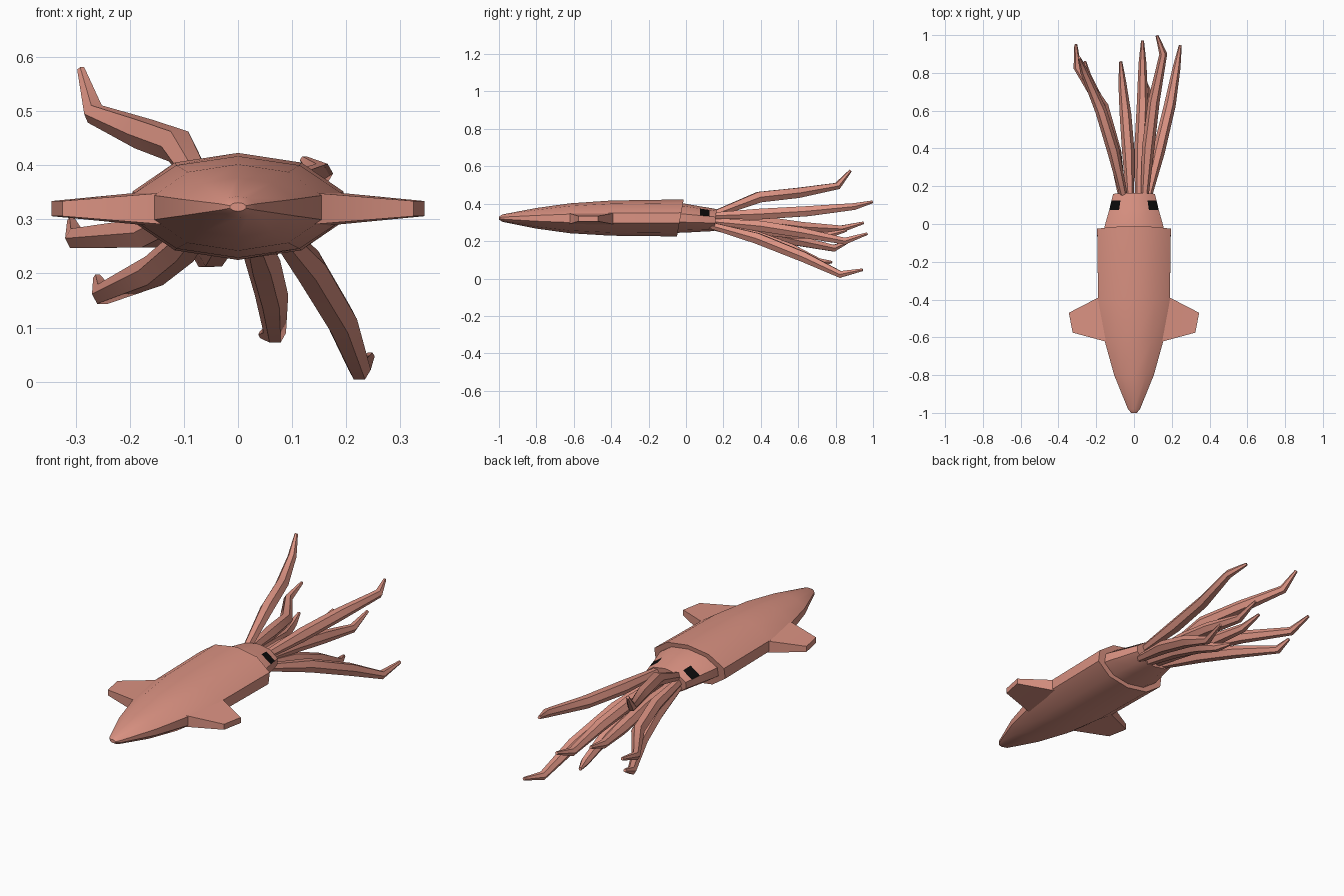
import bpy, bmesh, math
from mathutils import Vector

if "Cube" in bpy.data.objects:
    bpy.data.objects.remove(bpy.data.objects["Cube"])


def material(name, rgb):
    m = bpy.data.materials.new(name)
    m.diffuse_color = (*rgb, 1)
    m.use_nodes = True
    m.node_tree.nodes["Principled BSDF"].inputs["Base Color"].default_value = m.diffuse_color
    return m


SKIN = material("salmon skin", (0.71, 0.29, 0.225))
BLACK = material("black eye", (0.003, 0.003, 0.003))

# Flattened ten-sided body section, in unit size
HALF = [(0, 1), (.6, .82), (1, .28), (1, -.28), (.6, -.82), (0, -1)]
SECTION = HALF + [(-x, z) for x, z in HALF[-2:0:-1]]


def loft(name, rings, mats=(SKIN,), angle=40):
    """Skin a list of closed rings and cap both ends."""
    bm = bmesh.new()
    loops = [[bm.verts.new(p) for p in ring] for ring in rings]
    n = len(loops[0])
    for a, b in zip(loops, loops[1:]):
        for i in range(n):
            bm.faces.new((a[i], a[(i + 1) % n], b[(i + 1) % n], b[i]))
    bm.faces.new(loops[0])
    bm.faces.new(loops[-1])
    bmesh.ops.recalc_face_normals(bm, faces=bm.faces)
    me = bpy.data.meshes.new(name)
    bm.to_mesh(me)
    bm.free()
    ob = bpy.data.objects.new(name, me)
    bpy.context.collection.objects.link(ob)
    for m in mats:
        me.materials.append(m)
    bpy.ops.object.select_all(action='DESELECT')
    ob.select_set(True)
    bpy.context.view_layer.objects.active = ob
    bpy.ops.object.shade_smooth_by_angle(angle=math.radians(angle))
    return ob


def section(y, rx, rz, cz, lean=0):
    return [(x * rx, y + z * lean, cz + z * rz) for x, z in SECTION]


# Mantle: pointed at the front, open rim leaning back over the head
loft("mantle", [section(*s) for s in (
    (-1.0, .015, .008, .323), (-.98, .032, .02, .323), (-.8, .105, .055, .322),
    (-.62, .155, .08, .322), (-.4, .19, .094, .323), (-.03, .195, .099, .324, .018))])

# Head: the upper slanted facets of one band are the eyes
head = loft("head", [section(*s) for s in (
    (-.1, .165, .08, .324), (-.01, .155, .078, .323), (.075, .131, .068, .318),
    (.125, .119, .063, .315), (.158, .11, .058, .313, .006))], (SKIN, BLACK))
for f in head.data.polygons:
    c = f.center
    if .08 < c.y < .12 and .085 < abs(c.x) < .115 and c.z > .33:
        f.material_index = 1

# Side fins
FIN_ROOT = [(.10, -.34), (.10, -.66)]
FIN_TIP = [(.345, -.47), (.325, -.575)]
for side, label in ((1, "right"), (-1, "left")):
    rings = []
    for line, t in ((FIN_ROOT, .038), ([(.19, -.39), (.14, -.625)], .029), (FIN_TIP, .014)):
        (x0, y0), (x1, y1) = line
        rings.append([(side * x0, y0, .32 + t), (side * x1, y1, .32 + t),
                      (side * x1, y1, .32 - t), (side * x0, y0, .32 - t)])
    loft("fin_" + label, rings, angle=30)


# Arms: six-sided tapering tubes along bent paths
def arm(name, path, radii):
    pts = [Vector(p) for p in path]
    rings = []
    for i, p in enumerate(pts):
        before = (p - pts[i - 1]).normalized() if i else Vector()
        after = (pts[i + 1] - p).normalized() if i < len(pts) - 1 else Vector()
        t = (before + after).normalized()
        u = t.cross(Vector((0, 0, 1))).normalized()
        v = u.cross(t)
        rings.append([p + radii[i] * (math.cos(a) * u + math.sin(a) * v)
                      for a in (k * math.pi / 3 for k in range(6))])
    loft(name, rings, angle=45)


RADII = (.02, .033, .031, .021, .008)
ARMS = {
    "arm_upper_left": [(-.05, .13, .335), (-.11, .39, .435), (-.175, .6, .458),
                       (-.265, .81, .495), (-.29, .88, .577)],
    "arm_middle_left": [(-.06, .13, .315), (-.105, .40, .305), (-.165, .62, .275),
                        (-.3, .83, .265), (-.308, .95, .298)],
    "arm_lower_left": [(-.06, .13, .295), (-.1, .38, .25), (-.155, .58, .205),
                       (-.25, .79, .162), (-.26, .86, .192)],
    "arm_bottom_left": [(-.02, .13, .29), (-.03, .38, .265), (-.045, .58, .24),
                        (-.062, .75, .23), (-.07, .86, .258)],
    "arm_bottom_right": [(.025, .13, .28), (.045, .38, .225), (.062, .56, .16),
                         (.068, .71, .09), (.045, .78, .087)],
    "arm_centre": [(.025, .13, .305), (.035, .40, .28), (.045, .62, .245),
                   (.045, .85, .2), (.045, .97, .24)],
    "arm_upper_right": [(.055, .13, .335), (.075, .40, .345), (.105, .65, .36),
                        (.155, .9, .385), (.122, .997, .41)],
    "arm_lower_right": [(.07, .13, .285), (.13, .38, .215), (.19, .63, .115),
                        (.225, .825, .022), (.245, .945, .047)],
}
for name, path in ARMS.items():
    arm(name, path, RADII)
